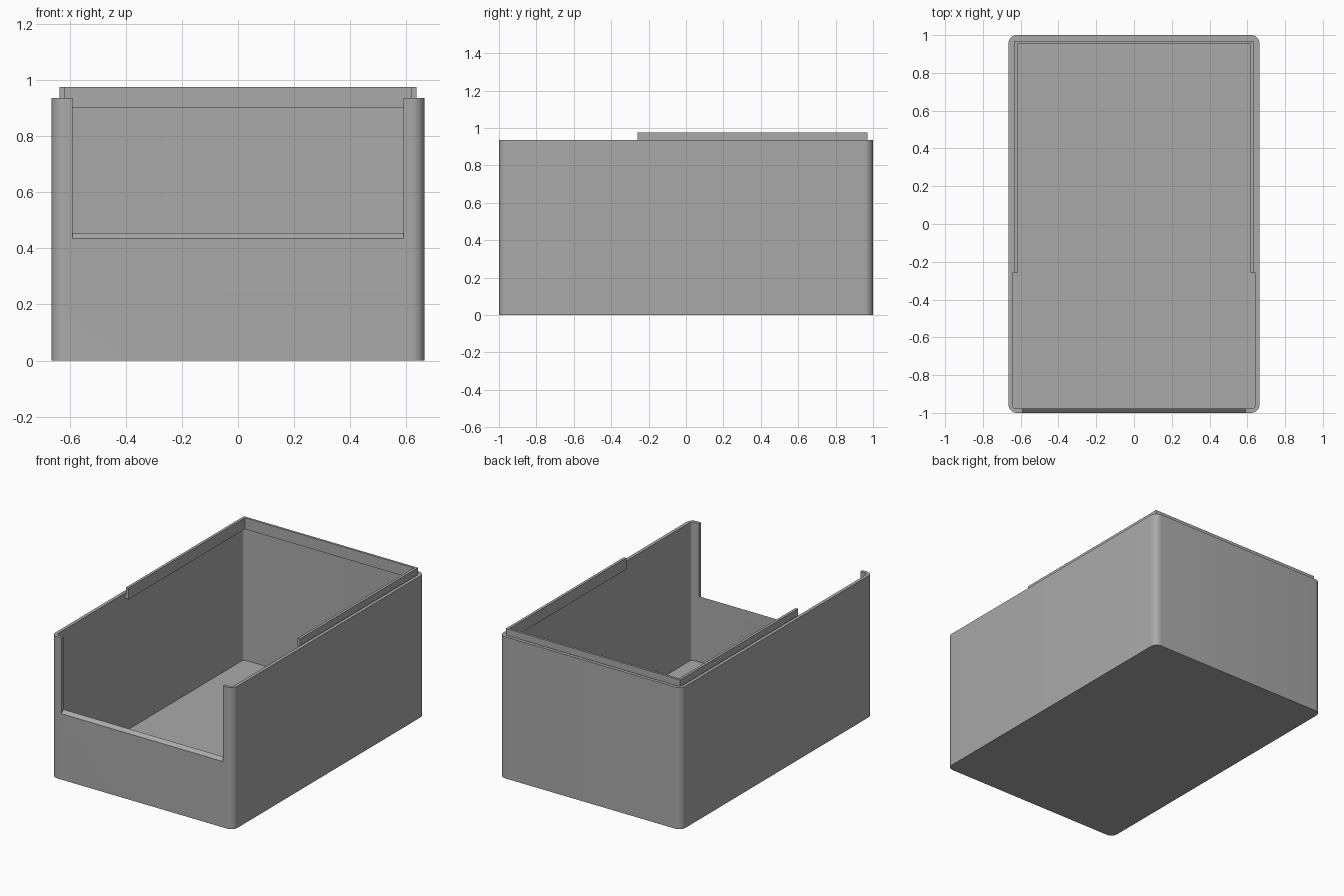
import bpy, bmesh
from math import radians, sin, cos

old = bpy.data.objects.get("Cube")
if old:
    bpy.data.objects.remove(old)

W, D, H = 0.665, 1.0, 0.935      # half width, half depth, wall height
T, R = 0.022, 0.045              # wall thickness, corner radius

grey = bpy.data.materials.new("plain grey")
grey.use_nodes = True
colour = (0.4, 0.4, 0.4, 1)
grey.diffuse_color = colour
grey.node_tree.nodes["Principled BSDF"].inputs["Base Color"].default_value = colour


def rounded_rect(w, d, r, steps=8):
    pts = []
    for i, (sx, sy) in enumerate([(1, 1), (-1, 1), (-1, -1), (1, -1)]):
        for k in range(steps + 1):
            a = radians(90 * (i + k / steps))
            pts.append((sx * (w - r) + r * cos(a), sy * (d - r) + r * sin(a)))
    return pts


def finish(bm, name):
    bmesh.ops.recalc_face_normals(bm, faces=bm.faces)
    mesh = bpy.data.meshes.new(name)
    bm.to_mesh(mesh)
    bm.free()
    mesh.materials.append(grey)
    obj = bpy.data.objects.new(name, mesh)
    bpy.context.collection.objects.link(obj)
    return obj


def prism(name, outline, depth, place):
    """Extrude a closed outline; place maps (a, b, depth) to a position."""
    bm = bmesh.new()
    ends = [[bm.verts.new(place(a, b, t)) for a, b in outline] for t in depth]
    for ring in ends:
        bm.faces.new(ring)
    skin(bm, *ends)
    return finish(bm, name)


def skin(bm, low, high):
    n = len(low)
    for i in range(n):
        j = (i + 1) % n
        bm.faces.new((low[i], low[j], high[j], high[i]))


# Open bin: outer wall, rim, inner wall and floor
bm = bmesh.new()
outer = rounded_rect(W, D, R)
inner = rounded_rect(W - T, D - T, R - T)
loops = [[bm.verts.new((x, y, z)) for x, y in pts]
         for pts, z in ((outer, 0), (outer, H), (inner, H), (inner, T))]
for low, high in zip(loops, loops[1:]):
    skin(bm, low, high)
bm.faces.new(loops[0])
bm.faces.new(loops[-1])
bin_body = finish(bm, "bin_body")

# Front opening with a sill sloping down to the outside
cut_profile = [(-D - 0.05, 0.435 - 0.05 * 0.02 / T), (-D + 0.05, 0.435 + 0.05 * 0.02 / T),
               (-D + 0.05, H + 0.1), (-D - 0.05, H + 0.1)]
cutter = prism("opening_cutter", cut_profile, (-0.59, 0.59), lambda y, z, x: (x, y, z))
cutter.hide_render = True
cut = bin_body.modifiers.new("front opening", 'BOOLEAN')
cut.operation = 'DIFFERENCE'
cut.solver = 'EXACT'
cut.object = cutter
bpy.context.view_layer.objects.active = bin_body
bin_body.select_set(True)
bpy.ops.object.modifier_apply(modifier=cut.name)
bpy.data.objects.remove(cutter)
bpy.ops.object.shade_smooth_by_angle(angle=radians(30))


# Locating lip around the back and rear half of the sides
def u_outline(xo, yo, xi, yi, front):
    return [(xo, front), (xo, yo), (-xo, yo), (-xo, front),
            (-xi, front), (-xi, yi), (xi, yi), (xi, front)]


def upright(x, y, z):
    return (x, y, z)


prism("stacking_lip", u_outline(0.636, 0.97, 0.618, 0.955, -0.26), (0.9, 0.975), upright)

# Ledge joining the lip to the inside of the wall
prism("lip_support", u_outline(W - T + 0.005, D - T + 0.005, 0.618, 0.955, -0.26),
      (0.9, H - 0.005), upright)
